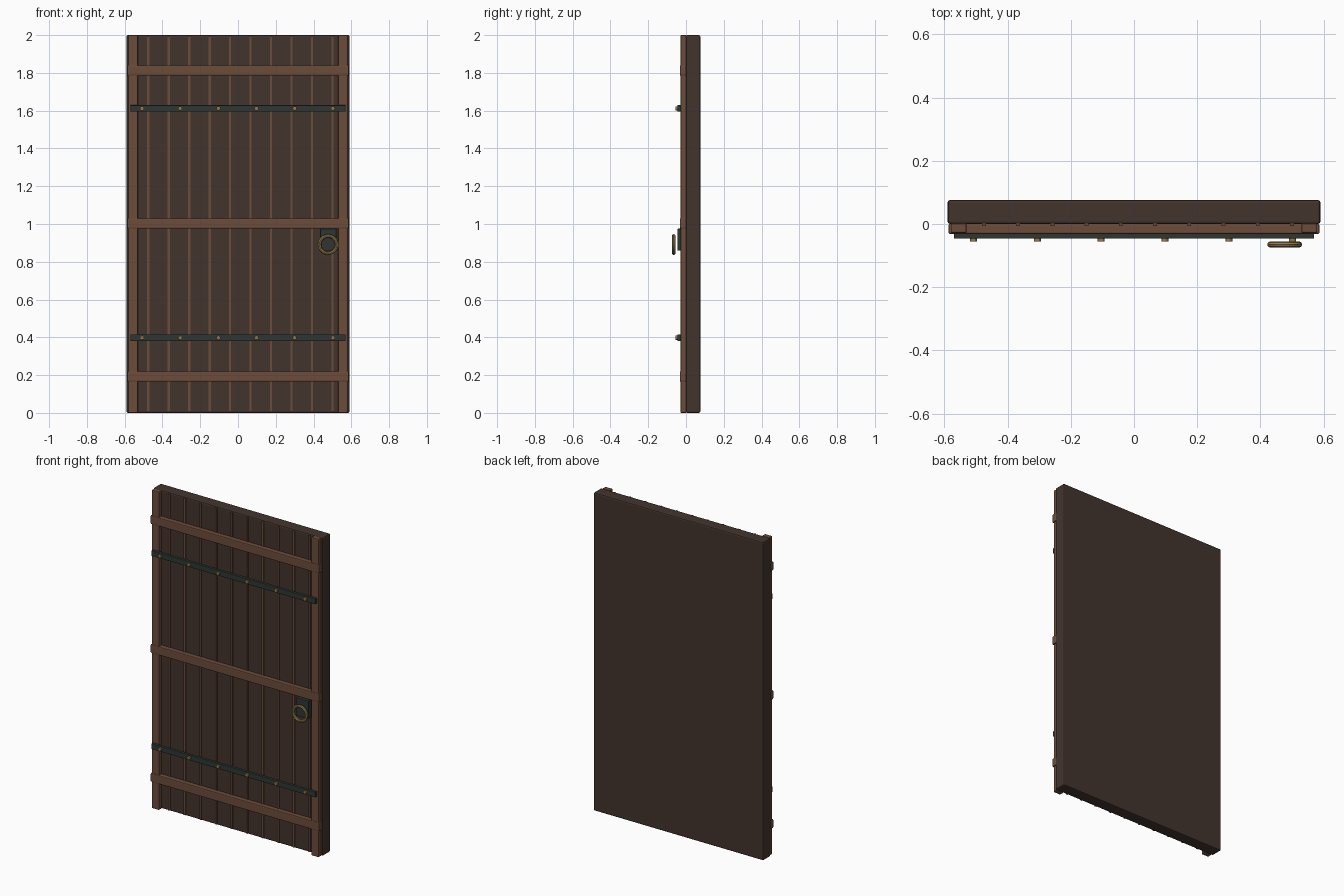
import bpy
import math

cube = bpy.data.objects.get("Cube")
if cube:
    bpy.data.objects.remove(cube, do_unlink=True)


def material(name, rgb):
    m = bpy.data.materials.new(name)
    m.use_nodes = True
    m.diffuse_color = (*rgb, 1)
    m.node_tree.nodes["Principled BSDF"].inputs["Base Color"].default_value = (*rgb, 1)
    return m


DARK_WOOD = material("dark wood", (0.055, 0.034, 0.027))
LIGHT_WOOD = material("light wood", (0.15, 0.072, 0.042))
IRON = material("dark iron", (0.026, 0.037, 0.034))
BRASS = material("aged brass", (0.30, 0.20, 0.07))


def box(name, xs, ys, zs, mat, bevel=0.0):
    """Box given by its extents, with optional chamfered edges."""
    spans = (xs, ys, zs)
    bpy.ops.mesh.primitive_cube_add(size=1, location=[sum(s) / 2 for s in spans])
    ob = bpy.context.object
    ob.name = name
    ob.scale = [s[1] - s[0] for s in spans]
    bpy.ops.object.transform_apply(location=False, rotation=False, scale=True)
    ob.data.materials.append(mat)
    if bevel:
        mod = ob.modifiers.new("Bevel", "BEVEL")
        mod.width = bevel
        mod.segments = 2
    return ob


# Door slab
box("door_slab", (-0.59, 0.59), (0, 0.076), (0, 2), DARK_WOOD, 0.008)

# Thin strips between the planks
for i in range(10):
    x = -0.475 + i * 0.1083
    box(f"plank_strip_{i + 1}", (x - 0.006, x + 0.006), (-0.007, 0.002),
        (0.005, 1.995), LIGHT_WOOD)

# Upright stiles
for side, s in (("right", -1), ("left", 1)):
    x = s * 0.555
    box(f"{side}_stile", (x - 0.025, x + 0.025), (-0.029, 0.002), (0, 2),
        LIGHT_WOOD, 0.005)

# Cross rails
for name, z in (("bottom", 0.193), ("middle", 1.003), ("top", 1.813)):
    box(f"{name}_rail", (-0.587, 0.587), (-0.032, 0.001), (z - 0.027, z + 0.027),
        LIGHT_WOOD, 0.005)

# Iron straps with brass rivets
for name, z in (("lower", 0.398), ("upper", 1.612)):
    box(f"{name}_strap", (-0.57, 0.57), (-0.046, -0.028), (z - 0.017, z + 0.017),
        IRON, 0.002)
    for i in range(6):
        bpy.ops.mesh.primitive_cylinder_add(
            vertices=12, radius=0.011, depth=0.015,
            location=(-0.508 + i * 0.202, -0.0475, z), rotation=(math.pi / 2, 0, 0))
        rivet = bpy.context.object
        rivet.name = f"{name}_rivet_{i + 1}"
        rivet.data.materials.append(BRASS)

# Handle backplate and ring pull
box("handle_plate", (0.435, 0.521), (-0.046, 0.001), (0.86, 0.975), IRON, 0.003)
bpy.ops.mesh.primitive_torus_add(
    major_segments=24, minor_segments=8, major_radius=0.046, minor_radius=0.0095,
    location=(0.477, -0.065, 0.891), rotation=(math.pi / 2, 0, 0))
ring = bpy.context.object
ring.name = "handle_ring"
ring.data.materials.append(BRASS)
